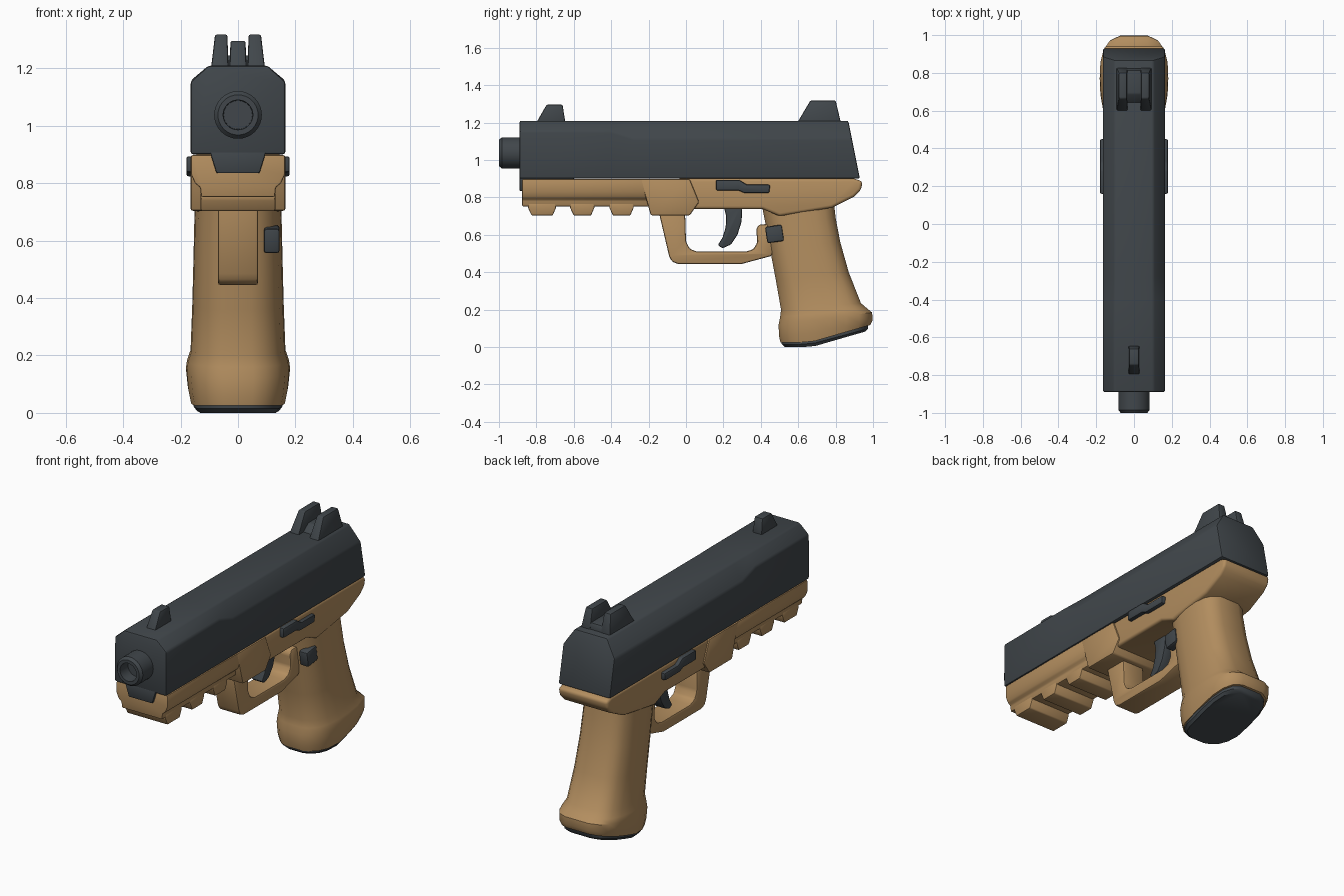
import bpy, bmesh, math

if "Cube" in bpy.data.objects:
    bpy.data.objects.remove(bpy.data.objects["Cube"])


def material(name, rgb):
    m = bpy.data.materials.new(name)
    m.diffuse_color = (*rgb, 1)
    m.use_nodes = True
    m.node_tree.nodes["Principled BSDF"].inputs["Base Color"].default_value = m.diffuse_color
    return m


DARK = material("dark slate", (0.052, 0.062, 0.070))
TAN = material("desert tan", (0.45, 0.27, 0.115))


def loft(name, rings, mat, bevel=0.0, segments=2):
    """Skin a list of equal rings, cap both ends, bevel the hard edges."""
    bm = bmesh.new()
    rows = [[bm.verts.new(p) for p in ring] for ring in rings]
    n = len(rows[0])
    for a, b in zip(rows, rows[1:]):
        for i in range(n):
            j = (i + 1) % n
            bm.faces.new((a[i], a[j], b[j], b[i]))
    bm.faces.new(rows[0])
    bm.faces.new(rows[-1])
    bmesh.ops.recalc_face_normals(bm, faces=bm.faces)
    if bevel:
        hard = [e for e in bm.edges if e.calc_face_angle(0) > 0.42]
        bmesh.ops.bevel(bm, geom=hard, offset=bevel, offset_type='OFFSET',
                        segments=segments, profile=0.5, affect='EDGES',
                        clamp_overlap=True)
    mesh = bpy.data.meshes.new(name)
    bm.to_mesh(mesh)
    bm.free()
    mesh.materials.append(mat)
    ob = bpy.data.objects.new(name, mesh)
    bpy.context.collection.objects.link(ob)
    bpy.ops.object.select_all(action='DESELECT')
    ob.select_set(True)
    bpy.context.view_layer.objects.active = ob
    bpy.ops.object.shade_smooth_by_angle(angle=math.radians(35))
    return ob


def side_prism(name, pts, x0, x1, mat, bevel=0.0, segments=2):
    """Side profile (y, z) extruded across x."""
    return loft(name, [[(x, y, z) for y, z in pts] for x in (x0, x1)],
                mat, bevel, segments)


def mirrored(half):
    """Close a half section (x, z) across x = 0."""
    return half + [(-x, z) for x, z in reversed(half)]


def front_prism(name, half, y0, y1, mat, bevel=0.0):
    """Front profile (x, z) extruded along y."""
    return loft(name, [[(x, y, z) for x, z in mirrored(half)] for y in (y0, y1)],
                mat, bevel)


def sight_block(name, low, high, mat=DARK):
    """Tapered block from two rectangles (x0, x1, y0, y1, z)."""
    return loft(name, [[(x0, y0, z), (x1, y0, z), (x1, y1, z), (x0, y1, z)]
                       for x0, x1, y0, y1, z in (low, high)], mat, 0.007)


# Slide: chamfer grows deeper behind the front section, rear end is raked
def slide_ring(y, shoulder, rake=0.0):
    half = [(0.165, 0.90), (0.165, shoulder), (0.103, 1.21)]
    return [(x, y - (z - 0.90) * rake, z) for x, z in mirrored(half)]


loft("slide", [slide_ring(-0.89, 1.155), slide_ring(-0.40, 1.155),
               slide_ring(-0.28, 1.115), slide_ring(0.93, 1.115, 0.2)],
     DARK, 0.010)
front_prism("slide_key", [(0.075, 0.835), (0.098, 0.91)], -0.89, -0.6, DARK, 0.005)

# Barrel with recessed bore
loft("barrel", [[(r * math.cos(k * math.tau / 32), y,
                  1.038 + r * math.sin(k * math.tau / 32)) for k in range(32)]
                for r, y in ((0.083, -0.86), (0.083, -0.985), (0.070, -1.0),
                             (0.052, -1.0), (0.050, -0.93))], DARK)

# Sights
sight_block("front_sight", (-0.03, 0.03, -0.80, -0.645, 1.20),
            (-0.026, 0.026, -0.745, -0.66, 1.296))
for s, tag in ((-1, "left"), (1, "right")):
    sight_block("rear_sight_" + tag,
                (s * 0.033, s * 0.094, 0.595, 0.828, 1.20),
                (s * 0.037, s * 0.080, 0.665, 0.80, 1.318))
sight_block("rear_sight_base", (-0.05, 0.05, 0.63, 0.825, 1.20),
            (-0.05, 0.05, 0.69, 0.815, 1.245))

# Dust cover with accessory rail
front_prism("dust_cover", [(0.128, 0.752), (0.132, 0.785), (0.150, 0.80),
                           (0.163, 0.83), (0.163, 0.898)], -0.876, -0.2, TAN, 0.006)
for i, y in enumerate((-0.77, -0.555, -0.345)):
    w = 0.075 if i == 0 else 0.065
    side_prism(f"rail_tooth_{i + 1}",
               [(y - w, 0.77), (y - w, 0.745), (y - w + 0.02, 0.703),
                (y + w - 0.018, 0.703), (y + w, 0.745), (y + w, 0.77)],
               -0.13, 0.13, TAN, 0.006)

# Frame body with swept tail, and the thicker block over the guard
side_prism("frame", [(-0.05, 0.90), (0.90, 0.90), (0.945, 0.885), (0.935, 0.84),
                     (0.90, 0.805), (0.78, 0.745), (0.50, 0.70), (0.41, 0.738),
                     (-0.05, 0.738)], -0.157, 0.157, TAN, 0.016, 3)
side_prism("guard_block", [(-0.243, 0.898), (0.02, 0.898), (0.07, 0.775),
                           (0.02, 0.704), (-0.188, 0.704)],
           -0.165, 0.165, TAN, 0.008)

# Trigger guard loop
side_prism("trigger_guard",
           [(-0.145, 0.72), (-0.09, 0.485), (-0.075, 0.457), (-0.045, 0.445),
            (0.30, 0.445), (0.46, 0.488), (0.48, 0.66), (0.39, 0.655),
            (0.375, 0.63), (0.382, 0.56), (0.36, 0.523), (0.32, 0.51),
            (0.06, 0.51), (0.02, 0.525), (0.0, 0.565), (-0.005, 0.72)],
           -0.07, 0.07, TAN, 0.010)

# Trigger
side_prism("trigger", [(0.20, 0.76), (0.215, 0.70), (0.212, 0.64), (0.195, 0.585),
                       (0.17, 0.545), (0.195, 0.528), (0.24, 0.548), (0.275, 0.60),
                       (0.297, 0.67), (0.302, 0.76)], -0.035, 0.035, DARK, 0.008)

# Grip: half outline as (fraction front to back, fraction of width)
OUTLINE = [(0, 0.30), (0.035, 0.55), (0.11, 0.78), (0.22, 0.92), (0.38, 1.0),
           (0.55, 1.02), (0.72, 1.0), (0.86, 0.90), (0.95, 0.72), (1, 0.42)]


def grip_ring(yf, zf, yr, zr, w, bend=0.0):
    """Tilted ring; bend keeps the front third level before rising."""
    ring = []
    for t, u in mirrored(OUTLINE_SWAP):
        pass
    for side in (1, -1):
        for t, u in (OUTLINE if side == 1 else OUTLINE[::-1]):
            kink = max(0.0, (t - 0.33) / 0.67)
            ring.append((side * u * w, yf + (yr - yf) * t,
                         zf + (zr - zf) * (t + (kink - t) * bend)))
    return ring


OUTLINE_SWAP = []

loft("grip", [grip_ring(0.405, 0.76, 0.79, 0.78, 0.146),
              grip_ring(0.425, 0.66, 0.80, 0.69, 0.149),
              grip_ring(0.45, 0.52, 0.825, 0.56, 0.152),
              grip_ring(0.48, 0.36, 0.87, 0.40, 0.156),
              grip_ring(0.508, 0.20, 0.935, 0.235, 0.162),
              grip_ring(0.503, 0.16, 0.970, 0.205, 0.174),
              grip_ring(0.495, 0.12, 0.995, 0.185, 0.178),
              grip_ring(0.497, 0.06, 0.998, 0.145, 0.172, 0.6),
              grip_ring(0.505, 0.025, 0.985, 0.118, 0.163, 1.0)], TAN)

# Magazine base plate
loft("magazine_base", [grip_ring(0.508, 0.05, 0.978, 0.14, 0.155, 1.0),
                       grip_ring(0.512, 0.015, 0.972, 0.098, 0.154, 1.0),
                       grip_ring(0.53, 0.0, 0.958, 0.083, 0.142, 1.0)], DARK)

# Slide stop levers on both sides
LEVER = [(0.16, 0.894), (0.285, 0.894), (0.325, 0.868), (0.45, 0.868),
         (0.445, 0.824), (0.31, 0.824), (0.28, 0.838), (0.16, 0.838)]
for s, tag in ((-1, "left"), (1, "right")):
    side_prism("slide_stop_" + tag, LEVER, s * 0.14, s * 0.18, DARK, 0.008)

# Magazine release button
side_prism("magazine_release", [(0.422, 0.642), (0.435, 0.555), (0.525, 0.568),
                                (0.512, 0.655)], 0.09, 0.145, DARK, 0.010)
